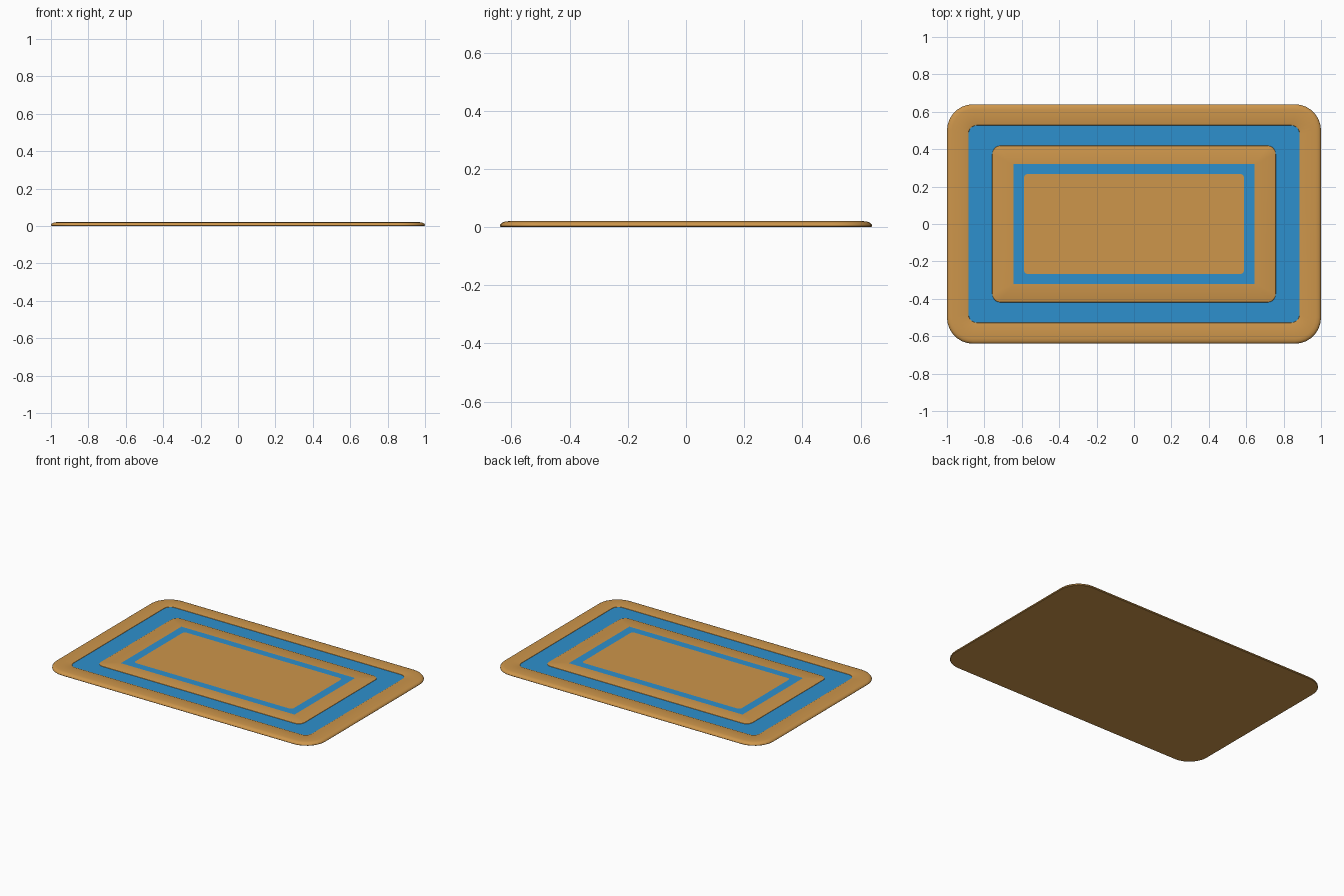
import bpy, bmesh, math

if "Cube" in bpy.data.objects:
    bpy.data.objects.remove(bpy.data.objects["Cube"])


def material(name, rgb):
    m = bpy.data.materials.new(name)
    m.diffuse_color = (*rgb, 1.0)
    m.use_nodes = True
    m.node_tree.nodes["Principled BSDF"].inputs["Base Color"].default_value = m.diffuse_color
    return m


TAN = material("tan weave", (0.61, 0.303, 0.070))
BLUE = material("blue stripe", (0.027, 0.277, 0.61))


def ring(bm, hx, hy, r, z, seg=7):
    """Loop of vertices around a rounded rectangle."""
    verts = []
    for i, (sx, sy) in enumerate(((1, 1), (-1, 1), (-1, -1), (1, -1))):
        for k in range(seg + 1):
            a = math.pi / 2 * (i + k / seg)
            verts.append(bm.verts.new((sx * (hx - r) + r * math.cos(a),
                                       sy * (hy - r) + r * math.sin(a), z)))
    return verts


# Rings from the underside rim to the centre:
# half width, half depth, corner radius, height, colour of the strip inside it
T = 0.020
rings = [
    (0.997, 0.637, 0.137, 0.000, 0),
    (1.000, 0.640, 0.140, 0.003, 0),
    (0.999, 0.639, 0.139, 0.008, 0),
    (0.994, 0.634, 0.134, 0.014, 0),
    (0.986, 0.626, 0.126, 0.018, 0),
    (0.972, 0.612, 0.112, T, 0),
    (0.892, 0.534, 0.050, T, 0),
    (0.886, 0.528, 0.045, T - 0.002, 0),
    (0.885, 0.527, 0.045, T - 0.004, 1),   # wide sunken stripe
    (0.758, 0.419, 0.045, T - 0.004, 0),
    (0.757, 0.418, 0.045, T - 0.002, 0),
    (0.751, 0.412, 0.040, T, 0),
    (0.645, 0.321, 0.003, T, 1),           # narrow flush stripe
    (0.588, 0.268, 0.022, T, 0),
]

bm = bmesh.new()
loops = [ring(bm, *p[:4]) for p in rings]
for a, b, p in zip(loops, loops[1:], rings):
    n = len(a)
    for i in range(n):
        j = (i + 1) % n
        f = bm.faces.new((a[i], a[j], b[j], b[i]))
        f.material_index = p[4]
bm.faces.new(loops[-1])                    # centre panel
bm.faces.new(list(reversed(loops[0])))     # underside
bmesh.ops.recalc_face_normals(bm, faces=bm.faces[:])

mesh = bpy.data.meshes.new("rug")
bm.to_mesh(mesh)
bm.free()
mesh.materials.append(TAN)
mesh.materials.append(BLUE)
rug = bpy.data.objects.new("rug", mesh)
bpy.context.collection.objects.link(rug)

# Smooth rounded rim, crisp stripe walls
bpy.context.view_layer.objects.active = rug
rug.select_set(True)
bpy.ops.object.shade_smooth_by_angle(angle=math.radians(35))
